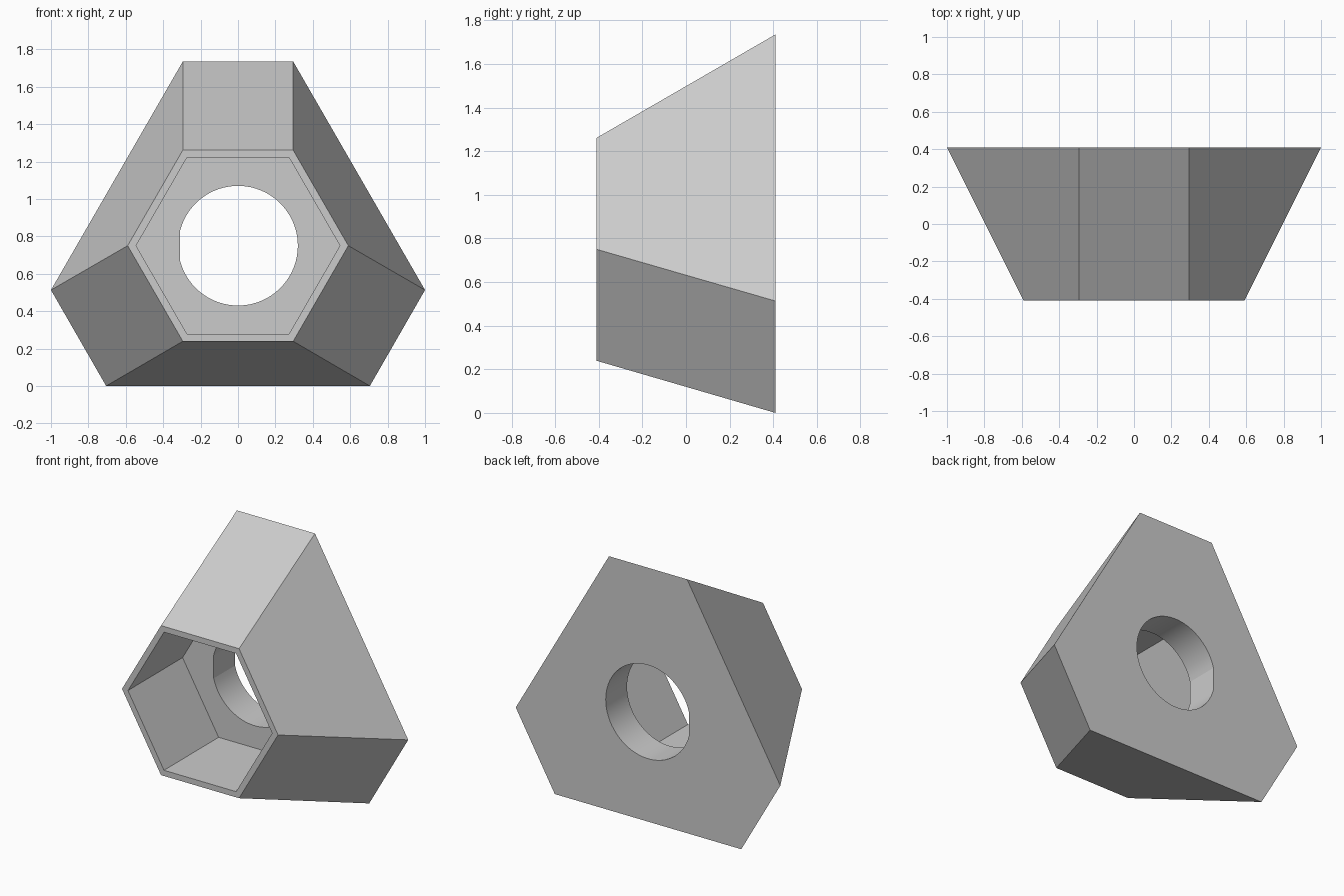
import bpy
import bmesh
from math import cos, sin, pi, acos, radians

if "Cube" in bpy.data.objects:
    bpy.data.objects.remove(bpy.data.objects["Cube"], do_unlink=True)

grey = bpy.data.materials.new("plain grey")
grey.use_nodes = True
grey.diffuse_color = (0.6, 0.6, 0.6, 1)
grey.node_tree.nodes["Principled BSDF"].inputs["Base Color"].default_value = (0.6, 0.6, 0.6, 1)

MID_Z = 0.75
FRONT, FLOOR, BACK = -0.41, 0.18, 0.41


def loft(name, front, y0, back, y1):
    """Solid between two (x, z) outlines with equal point counts."""
    bm = bmesh.new()
    a = [bm.verts.new((x, y0, z)) for x, z in front]
    b = [bm.verts.new((x, y1, z)) for x, z in back]
    bm.faces.new(a)
    bm.faces.new(b[::-1])
    n = len(a)
    for i in range(n):
        j = (i + 1) % n
        bm.faces.new((a[i], b[i], b[j], a[j]))
    bmesh.ops.recalc_face_normals(bm, faces=bm.faces[:])
    mesh = bpy.data.meshes.new(name)
    bm.to_mesh(mesh)
    bm.free()
    mesh.materials.append(grey)
    obj = bpy.data.objects.new(name, mesh)
    bpy.context.collection.objects.link(obj)
    return obj


def hexagon(radius):
    return [(radius * cos(i * pi / 3), MID_Z + radius * sin(i * pi / 3)) for i in range(6)]


def cut(target, cutter):
    bpy.context.view_layer.objects.active = target
    mod = target.modifiers.new("cut", "BOOLEAN")
    mod.operation = "DIFFERENCE"
    mod.solver = "EXACT"
    mod.object = cutter
    bpy.ops.object.modifier_apply(modifier=mod.name)
    bpy.data.objects.remove(cutter, do_unlink=True)


# Housing: regular hexagon in front flaring to a truncated triangle behind
right_half = [(1.0, 0.513), (0.295, 1.735)]
back_outline = right_half + [(-x, z) for x, z in right_half[::-1]] + [(-0.705, 0), (0.705, 0)]
housing = loft("housing", hexagon(0.59), FRONT, back_outline, BACK)

# Straight hexagonal pocket open to the front
cut(housing, loft("pocket_cutter", hexagon(0.545), FRONT - 0.1, hexagon(0.545), FLOOR))

# Through hole with a flat on the model's right
R, FLAT, STEPS = 0.32, 0.31, 64
end = pi - acos(FLAT / R)
hole = []
for i in range(STEPS + 1):
    t = -end + 2 * end * i / STEPS
    hole.append((R * cos(t), MID_Z + R * sin(t)))
cut(housing, loft("hole_cutter", hole, FLOOR - 0.1, hole, BACK + 0.1))

bpy.ops.object.select_all(action="DESELECT")
housing.select_set(True)
bpy.context.view_layer.objects.active = housing
bpy.ops.object.shade_smooth_by_angle(angle=radians(12))
